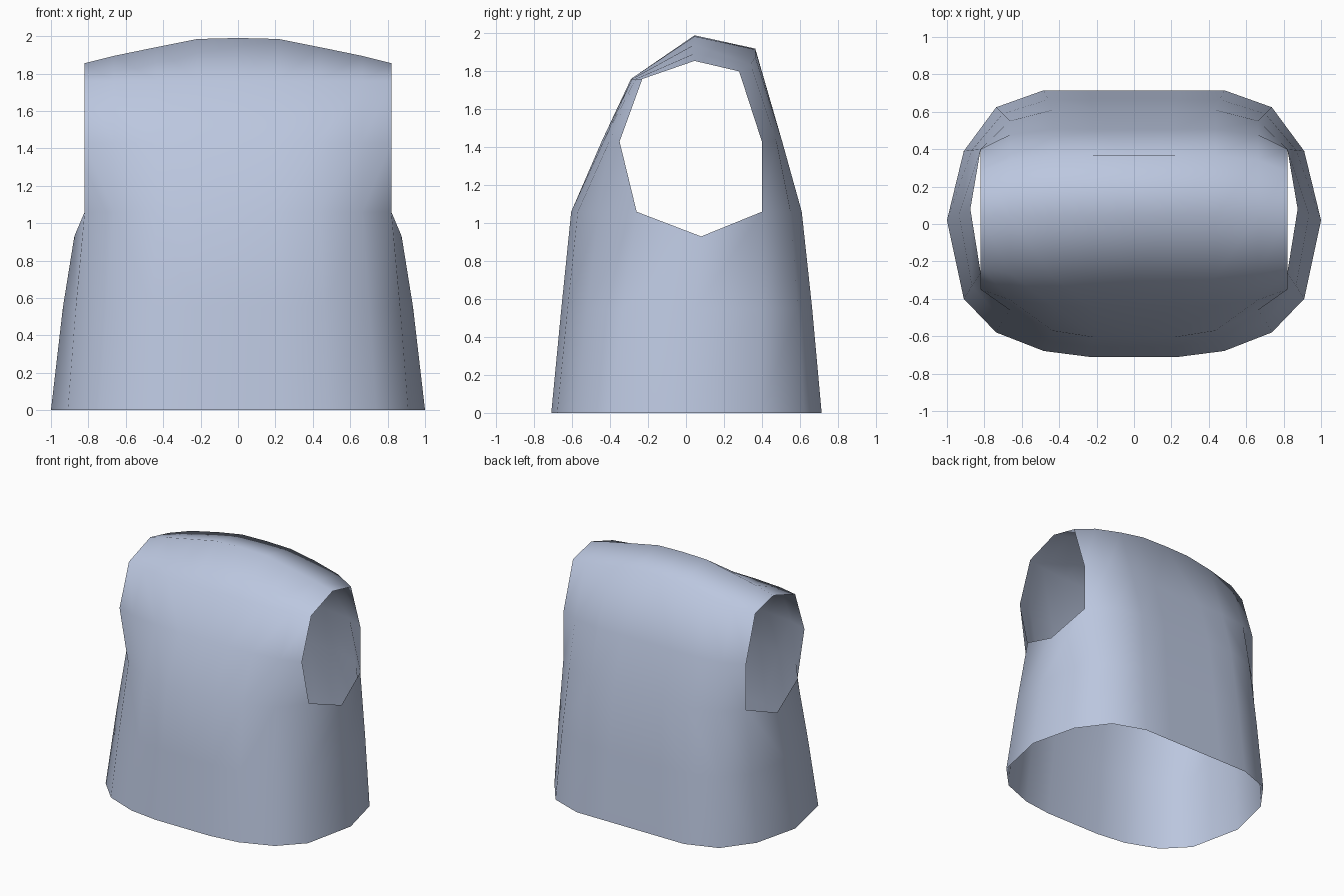
import bpy, bmesh

if "Cube" in bpy.data.objects:
    bpy.data.objects.remove(bpy.data.objects["Cube"])

cloth = bpy.data.materials.new("pale blue cloth")
cloth.diffuse_color = (0.50, 0.57, 0.74, 1)
cloth.use_nodes = True
cloth.node_tree.nodes["Principled BSDF"].inputs["Base Color"].default_value = cloth.diffuse_color

# Rows running from the front hem, over the shoulder ridge, to the back hem:
# centre y, centre z, side y, side z, half width
rows = [
    (-0.71, 0.00, -0.40, 0.00, 0.91),
    (-0.657, 0.55, -0.33, 0.55, 0.867),
    (-0.605, 1.06, -0.26, 1.06, 0.82),
    (-0.445, 1.43, -0.35, 1.43, 0.82),
    (-0.29, 1.76, -0.23, 1.76, 0.82),
    (0.045, 1.99, 0.045, 1.855, 0.82),
    (0.365, 1.92, 0.28, 1.80, 0.82),
    (0.507, 1.43, 0.40, 1.43, 0.82),
    (0.61, 1.06, 0.40, 1.06, 0.82),
    (0.665, 0.55, 0.395, 0.55, 0.867),
    (0.715, 0.00, 0.39, 0.00, 0.91),
]
# Columns from the centre line to the armhole
across = (0, 0.265, 0.53, 0.81, 1)
front_round = (0, 0, 0.10, 0.42, 1)
back_round = (0, 0, 0, 0.28, 1)
slope = (0, 0.04, 0.36, 0.71, 1)

bm = bmesh.new()
grid = []
for i, (cy, cz, sy, sz, w) in enumerate(rows):
    curve = front_round if i < 5 else back_round
    grid.append([bm.verts.new((w * a, cy + (sy - cy) * c, cz + (sz - cz) * s))
                 for a, c, s in zip(across, curve, slope)])

# Front, shoulder and back panels
for lo, hi in zip(grid, grid[1:]):
    for j in range(len(across) - 1):
        bm.faces.new((lo[j], lo[j + 1], hi[j + 1], hi[j]))

# Side panel below the armhole
side = [bm.verts.new(p) for p in ((1, 0.02, 0), (0.936, 0.05, 0.55), (0.875, 0.08, 0.93))]
for k in range(2):
    bm.faces.new((grid[k][-1], side[k], side[k + 1], grid[k + 1][-1]))
    bm.faces.new((side[k], grid[10 - k][-1], grid[9 - k][-1], side[k + 1]))

bmesh.ops.recalc_face_normals(bm, faces=bm.faces)
if sum(f.normal.y * f.calc_center_median().y for f in bm.faces) < 0:
    bmesh.ops.reverse_faces(bm, faces=bm.faces)
for f in bm.faces:
    f.smooth = True
mesh = bpy.data.meshes.new("sleeveless_top")
bm.to_mesh(mesh)
bm.free()
mesh.materials.append(cloth)

# Mirror to the other half
top = bpy.data.objects.new("sleeveless_top", mesh)
bpy.context.collection.objects.link(top)
mirror = top.modifiers.new("Mirror", 'MIRROR')
mirror.use_clip = True
mirror.merge_threshold = 0.001
